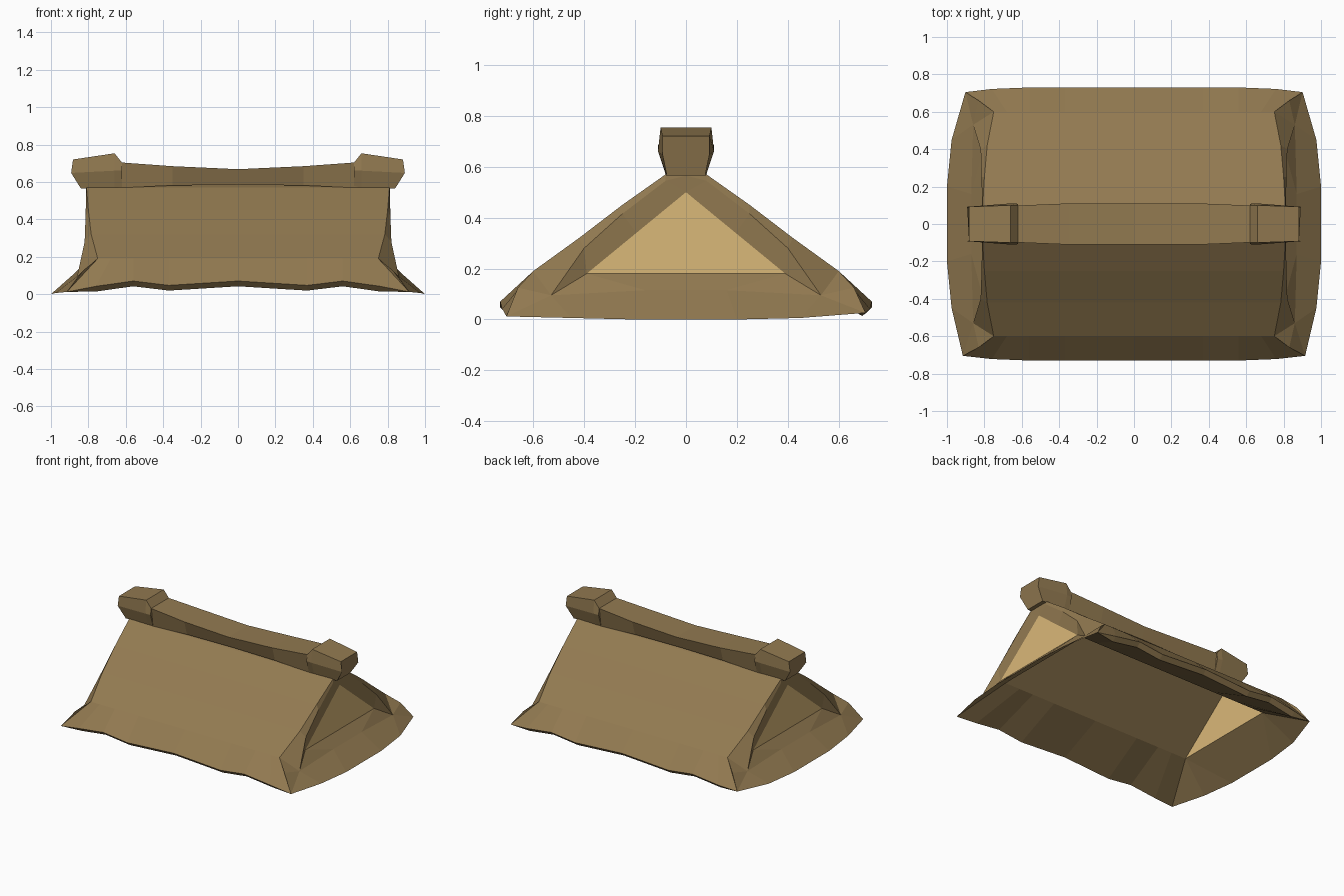
import bpy
import bmesh

cube = bpy.data.objects.get("Cube")
if cube:
    bpy.data.objects.remove(cube, do_unlink=True)


def make_material(name, color):
    mat = bpy.data.materials.new(name)
    mat.use_nodes = True
    mat.diffuse_color = color
    mat.node_tree.nodes["Principled BSDF"].inputs["Base Color"].default_value = color
    return mat


thatch = make_material("brown thatch", (0.29, 0.195, 0.082, 1))
plaster = make_material("pale gable", (0.70, 0.48, 0.19, 1))


def finish(name, bm, mat):
    bmesh.ops.remove_doubles(bm, verts=bm.verts, dist=0.001)
    bmesh.ops.recalc_face_normals(bm, faces=bm.faces)
    mesh = bpy.data.meshes.new(name)
    bm.to_mesh(mesh)
    bm.free()
    mesh.materials.append(mat)
    obj = bpy.data.objects.new(name, mesh)
    bpy.context.collection.objects.link(obj)
    return obj


def add_face(bm, points, sx=1, sy=1):
    unique = list(dict.fromkeys(points))
    bm.faces.new([bm.verts.new((x * sx, y * sy, z)) for x, y, z in unique])


def strips(rows):
    """Quads between neighbouring rows of points."""
    for a, b in zip(rows, rows[1:]):
        for i in range(len(a) - 1):
            yield [a[i], a[i + 1], b[i + 1], b[i]]


# Gable wall: outer and inner plane, and its triangle as (y, z)
OUTER, INNER = 0.808, 0.765
gable = [(0, 0.50), (0.195, 0.34), (0.39, 0.18)]

# Roof shell: one quarter as a list of faces, then mirrored to all four
columns = [0, 0.37, 0.56, 0.68]
slope = [(0.81, 0, 0.60), (0.81, 0.08, 0.57), (0.80, 0.25, 0.45),
         (0.785, 0.42, 0.32), (0.75, 0.60, 0.19)]
corner = (0.915, 0.705, 0.012)
hip = (0.83, 0.66, 0.125)
eave = [(0, 0.73, 0.07), (0.37, 0.73, 0.047), (0.56, 0.73, 0.07),
        (0.76, 0.722, 0.042), corner]
lip = [(x, y - 0.03, z - 0.028) for x, y, z in eave[:-1]] + [corner]
side_eave = [(0.975, 0.45, 0.006), (1.0, 0.2, 0.0), (1.0, 0, 0.0)]
fold = [(0.812, 0, 0.565), (0.812, 0.08, 0.545), (0.815, 0.25, 0.415),
        (0.82, 0.40, 0.28), (0.86, 0.53, 0.095)]
skirt = [fold[-1], (0.87, 0.16, 0.115), (0.87, 0, 0.115)]
apex, mid, base = [(OUTER, y, z) for y, z in gable]
base_mid = (OUTER, 0, base[2])
inner_base = (INNER, *gable[2])
inner_mid = (INNER, 0, base[2])

quarter = []
# outer slope and eave edge
rows = [[(x, y, z) for x in columns] + [(xe, y, z)] for xe, y, z in slope]
quarter += strips(rows + [eave, lip])
# lining under the slope
lining = [[(x * 0.95, y, z) for x in columns] + [(INNER, y, z)] for y, z in gable]
quarter += strips(lining + [lip])
# outward band from the slope end to the fold, and the corner hip
quarter += strips([slope, fold])
quarter += [[slope[-1], hip, corner], [slope[-1], fold[-1], hip],
            [hip, fold[-1], corner]]
# frame around the gable
f0, f1, f2, f3, f4 = fold
quarter += [[f0, f1, apex], [f1, f2, mid, apex], [f2, f3, base, mid], [f3, f4, base]]
# flared skirt below the gable, and its underside
e1, e2, e3 = side_eave
quarter += [[f4, skirt[1], base], [base, base_mid, skirt[2], skirt[1]]]
quarter += strips([skirt, side_eave])
quarter += [[corner, e1, f4], [inner_base, corner, e1], [inner_base, e1, e2],
            [inner_base, e2, e3, inner_mid]]

bm = bmesh.new()
for sx in (-1, 1):
    for sy in (-1, 1):
        for points in quarter:
            add_face(bm, points, sx, sy)
# the back corners lift slightly and sit a little further in
for v in bm.verts:
    if v.co.y > 0.70 and abs(v.co.x) > 0.9:
        v.co.z += 0.014
        v.co.x *= 0.985
finish("roof", bm, thatch)

# Gable walls closing both ends
(top_y, top_z), _, (low_y, low_z) = gable
for side, sx in (("left", 1), ("right", -1)):
    bm = bmesh.new()
    outside, inside = [[(x, top_y, top_z), (x, -low_y, low_z), (x, low_y, low_z)]
                       for x in (OUTER, INNER)]
    add_face(bm, outside, sx)
    add_face(bm, inside, sx)
    for quad in strips([outside + outside[:1], inside + inside[:1]]):
        add_face(bm, quad, sx)
    finish(side + "_gable_wall", bm, plaster)


def loft(name, halves, sx=1):
    """Closed loft through sections given as their +y half, bottom to top."""
    bm = bmesh.new()
    rings = [half + [(x, -y, z) for x, y, z in reversed(half)] for half in halves]
    for quad in strips([ring + ring[:1] for ring in rings]):
        add_face(bm, quad, sx)
    add_face(bm, rings[0], sx)
    add_face(bm, rings[-1], sx)
    return finish(name, bm, thatch)


# Sagging ridge beam
beam = [(0, 0.585, 0.668, 0.11), (0.35, 0.581, 0.684, 0.11), (0.64, 0.568, 0.705, 0.098)]
stations = [(-x, b, t, w) for x, b, t, w in reversed(beam[1:])] + beam
loft("ridge_beam", [[(x, 0.08, b), (x, w, t)] for x, b, t, w in stations])

# Raised caps at the ridge ends
cap = [[(0.62, 0.078, 0.565), (0.62, 0.108, 0.66), (0.62, 0.10, 0.703)],
       [(0.66, 0.078, 0.565), (0.66, 0.11, 0.66), (0.66, 0.10, 0.753)],
       [(0.84, 0.075, 0.565), (0.892, 0.092, 0.648), (0.882, 0.092, 0.72)]]
loft("left_ridge_cap", cap)
loft("right_ridge_cap", cap, -1)
